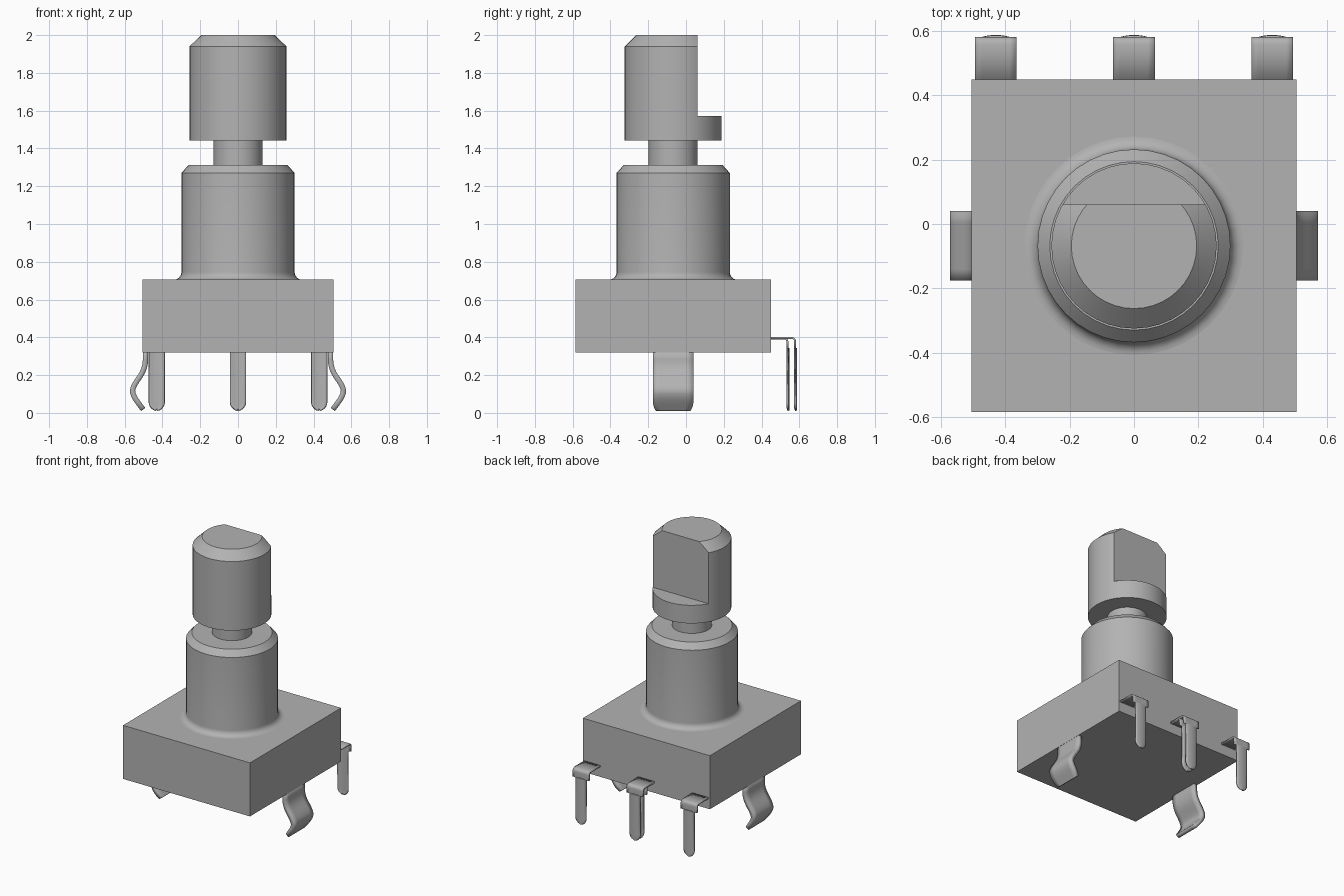
import bpy, bmesh, math
from mathutils import Vector

cube = bpy.data.objects.get("Cube")
if cube:
    bpy.data.objects.remove(cube, do_unlink=True)

AXIS_Y = -0.068

grey = bpy.data.materials.new("plain_grey")
grey.use_nodes = True
grey.diffuse_color = (0.45, 0.45, 0.45, 1)
grey.node_tree.nodes["Principled BSDF"].inputs["Base Color"].default_value = grey.diffuse_color


def finish(bm, name, smooth=True):
    bmesh.ops.recalc_face_normals(bm, faces=bm.faces)
    mesh = bpy.data.meshes.new(name)
    bm.to_mesh(mesh)
    bm.free()
    mesh.materials.append(grey)
    obj = bpy.data.objects.new(name, mesh)
    bpy.context.collection.objects.link(obj)
    if smooth:
        bpy.ops.object.select_all(action='DESELECT')
        obj.select_set(True)
        bpy.context.view_layer.objects.active = obj
        bpy.ops.object.shade_smooth_by_angle(angle=math.radians(35))
    return obj


def turned(profile, segments=40):
    """Closed solid turned around the shaft axis from (radius, z) points."""
    bm = bmesh.new()
    rings = []
    for r, z in profile:
        ring = []
        for i in range(segments):
            a = math.tau * i / segments
            ring.append(bm.verts.new((r * math.cos(a), AXIS_Y + r * math.sin(a), z)))
        rings.append(ring)
    for low, high in zip(rings, rings[1:]):
        for i in range(segments):
            j = (i + 1) % segments
            bm.faces.new((low[i], low[j], high[j], high[i]))
    bm.faces.new(rings[0])
    bm.faces.new(rings[-1])
    return bm


def strip(name, rows, place, thickness, across=6):
    """Bent sheet from rows of (out, z, half width, bow)."""
    bm = bmesh.new()
    grid = []
    for out, z, half, bow in rows:
        row = []
        for k in range(across + 1):
            t = 2 * k / across - 1
            row.append(bm.verts.new(place(out + bow * (1 - t * t), z, half * t)))
        grid.append(row)
    for a, b in zip(grid, grid[1:]):
        for k in range(across):
            bm.faces.new((a[k], a[k + 1], b[k + 1], b[k]))
    obj = finish(bm, name)
    solid = obj.modifiers.new("thickness", 'SOLIDIFY')
    solid.thickness = thickness
    solid.offset = 0
    return obj


def rounded_corners(points, radius, steps=5):
    """Replace the inner corners of a 2D path with curves."""
    pts = [Vector(p) for p in points]
    path = [pts[0]]
    for a, b, c in zip(pts, pts[1:], pts[2:]):
        p = b + (a - b).normalized() * min(radius, (a - b).length * 0.45)
        q = b + (c - b).normalized() * min(radius, (c - b).length * 0.45)
        for i in range(steps + 1):
            t = i / steps
            path.append(p * (1 - t) ** 2 + b * 2 * t * (1 - t) + q * t * t)
    return path + [pts[-1]]


# Square housing
bm = bmesh.new()
bmesh.ops.create_cube(bm, size=1)
for v in bm.verts:
    v.co = (v.co.x * 1.01, v.co.y * 1.035 - 0.0675, v.co.z * 0.385 + 0.5125)
finish(bm, "housing", smooth=False)

# Threaded-style bushing with a flared foot and chamfered rim
flare = [(0.34 - 0.04 * math.sin(a), 0.745 - 0.04 * math.cos(a))
         for a in [math.pi / 2 * i / 6 for i in range(7)]]
finish(turned([(0.34, 0.69)] + flare + [(0.3, 1.27), (0.262, 1.312)]), "bushing")

# Shaft: neck, round collar and D-shaped upper part
finish(turned([(0.13, 1.29), (0.13, 1.46)]), "shaft_neck")
finish(turned([(0.257, 1.443), (0.257, 1.573)]), "shaft_collar")
bm = turned([(0.257, 1.573), (0.257, 1.94), (0.195, 2.0)])
cut = bmesh.ops.bisect_plane(bm, geom=bm.verts[:] + bm.edges[:] + bm.faces[:],
                             plane_co=(0, 0.06, 0), plane_no=(0, 1, 0), clear_outer=True)
bmesh.ops.contextual_create(bm, geom=[e for e in cut["geom_cut"] if isinstance(e, bmesh.types.BMEdge)])
finish(bm, "shaft_grip")


# Terminal pins: a wide tab bent down into a narrow round-ended blade
def pin(name, x, reach, top, half=0.042):
    bend = rounded_corners([(0.43, top), (reach, top), (reach, 0.34)], 0.02)
    rows = [(p.x, p.y, 0.065, 0) for p in bend]
    rows += [(reach, 0.339, half, 0.006), (reach, 0.015 + half, half, 0.006)]
    for i in range(1, 7):
        a = math.pi / 2 * i / 6.3
        rows.append((reach, 0.015 + half * (1 - math.sin(a)), half * math.cos(a), 0.006))
    strip(name, rows, lambda out, z, w: (x + w, out, z), 0.01)


for side, x in (("right", -0.43), ("middle", 0), ("left", 0.43)):
    pin(side + "_pin", x, 0.577, 0.397)
pin("middle_inner_pin", 0, 0.537, 0.394)

# Springy mounting clips on both sides
wave = rounded_corners([(0.49, 0.34), (0.49, 0.235), (0.562, 0.13),
                        (0.552, 0.085), (0.502, 0.018)], 0.05)
rows = []
for p in wave:
    drop = max(0, 0.075 - p.y) / 0.075
    rows.append((p.x, p.y, 0.108 - 0.05 * (1 - math.sqrt(1 - drop * drop)), 0))
last = wave[-2]
for t in (0.3, 0.6, 0.85):
    p = last.lerp(wave[-1], t)
    drop = max(0, 0.075 - p.y) / 0.075
    rows.insert(-1, (p.x, p.y, 0.108 - 0.05 * (1 - math.sqrt(1 - drop * drop)), 0))
for side, s in (("left", 1), ("right", -1)):
    strip(side + "_clip", rows,
          lambda out, z, w, s=s: (s * out, AXIS_Y + w, z), 0.028)
